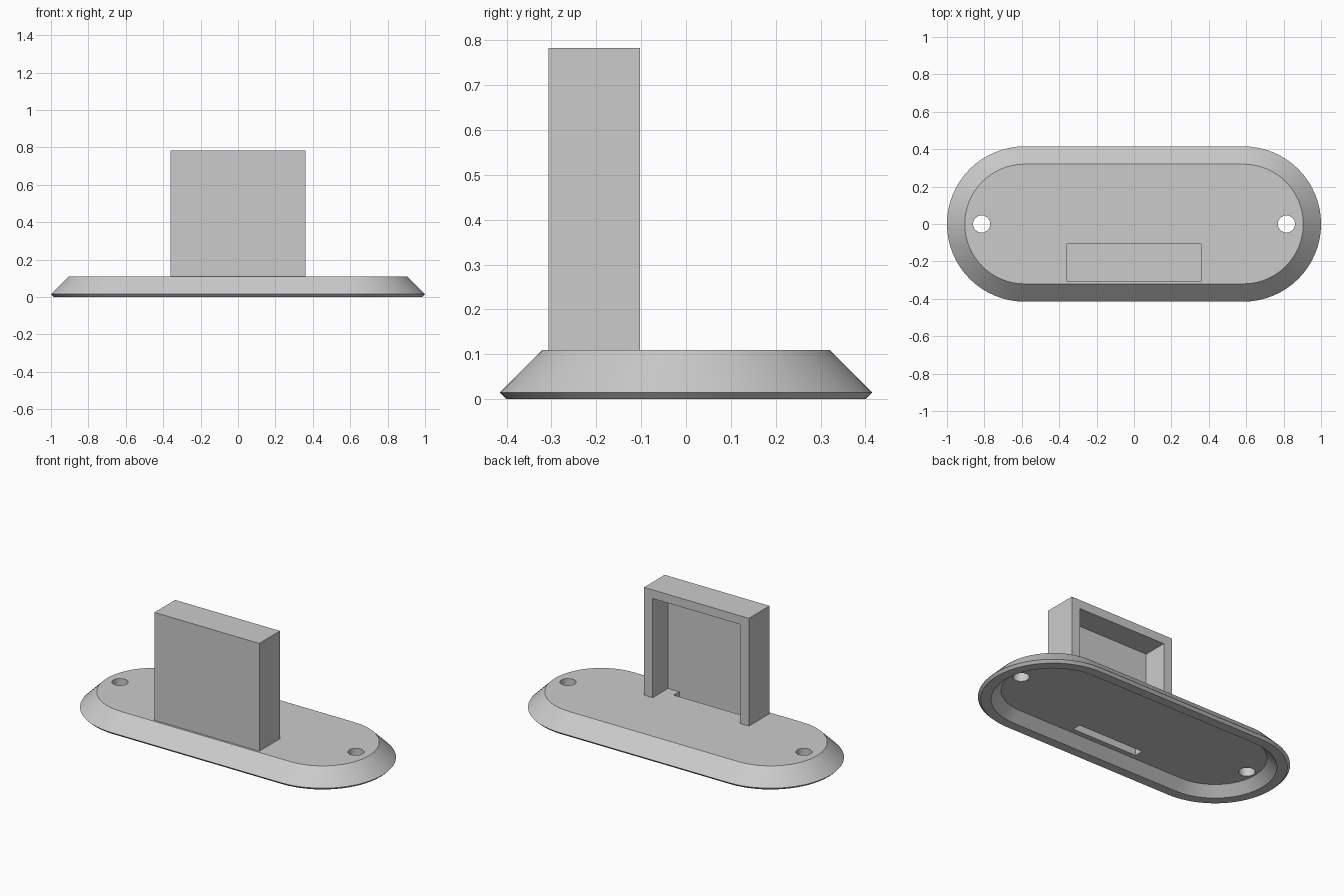
import bpy, bmesh, math

if "Cube" in bpy.data.objects:
    bpy.data.objects.remove(bpy.data.objects["Cube"])

grey = bpy.data.materials.new("plain grey")
grey.diffuse_color = (0.6, 0.6, 0.6, 1)
grey.use_nodes = True
grey.node_tree.nodes["Principled BSDF"].inputs["Base Color"].default_value = grey.diffuse_color
HALF = 0.585   # half length of the straight part of the base


def finish(name, bm):
    bmesh.ops.recalc_face_normals(bm, faces=bm.faces)
    mesh = bpy.data.meshes.new(name)
    bm.to_mesh(mesh)
    bm.free()
    mesh.materials.append(grey)
    ob = bpy.data.objects.new(name, mesh)
    bpy.context.collection.objects.link(ob)
    return ob


def box(name, x, y, z):
    bm = bmesh.new()
    bmesh.ops.create_cube(bm, size=1)
    for v in bm.verts:
        for i, (a, b) in enumerate((x, y, z)):
            v.co[i] = a if v.co[i] < 0 else b
    return finish(name, bm)


def cylinder(name, x, radius, z0, z1):
    bm = bmesh.new()
    bmesh.ops.create_cone(bm, cap_ends=True, segments=32, radius1=radius,
                          radius2=radius, depth=z1 - z0)
    bmesh.ops.translate(bm, verts=bm.verts, vec=(x, 0, (z0 + z1) / 2))
    return finish(name, bm)


def stadium(bm, r, z, n=32):
    pts = []
    for side, start in ((1, -math.pi / 2), (-1, math.pi / 2)):
        for i in range(n + 1):
            a = start + math.pi * i / n
            pts.append(bm.verts.new((side * HALF + r * math.cos(a), r * math.sin(a), z)))
    return pts


def cut(ob, cutter):
    mod = ob.modifiers.new("cut", 'BOOLEAN')
    mod.operation, mod.solver, mod.object = 'DIFFERENCE', 'EXACT', cutter
    bpy.context.view_layer.objects.active = ob
    bpy.ops.object.modifier_apply(modifier=mod.name)
    bpy.data.objects.remove(cutter)


# Base: bevelled stadium shell, hollow underneath
bm = bmesh.new()
section = [(0.32, 0.11), (0.415, 0.015), (0.40, 0.0), (0.342, 0.0), (0.287, 0.055)]
rings = [stadium(bm, r, z) for r, z in section]
for a, b in zip(rings, rings[1:]):
    for i in range(len(a)):
        j = (i + 1) % len(a)
        bm.faces.new((a[i], a[j], b[j], b[i]))
bm.faces.new(rings[0])
bm.faces.new(rings[-1])
base = finish("base", bm)

# Screw holes and cable slot through the base
for side in (-1, 1):
    cut(base, cylinder("hole_cutter", side * 0.815, 0.046, -0.1, 0.3))
cut(base, box("slot_cutter", (-0.225, 0.225), (-0.255, -0.20), (-0.1, 0.3)))

# Upright housing, open at the back and the bottom
housing = box("housing", (-0.362, 0.362), (-0.307, -0.103), (0.11, 0.783))
cut(housing, box("cavity_cutter", (-0.302, 0.302), (-0.255, 0.1), (0.0, 0.729)))

# Smooth the curved sides, keep edges sharp
bpy.ops.object.select_all(action='DESELECT')
base.select_set(True)
bpy.context.view_layer.objects.active = base
bpy.ops.object.shade_smooth_by_angle(angle=math.radians(30))
